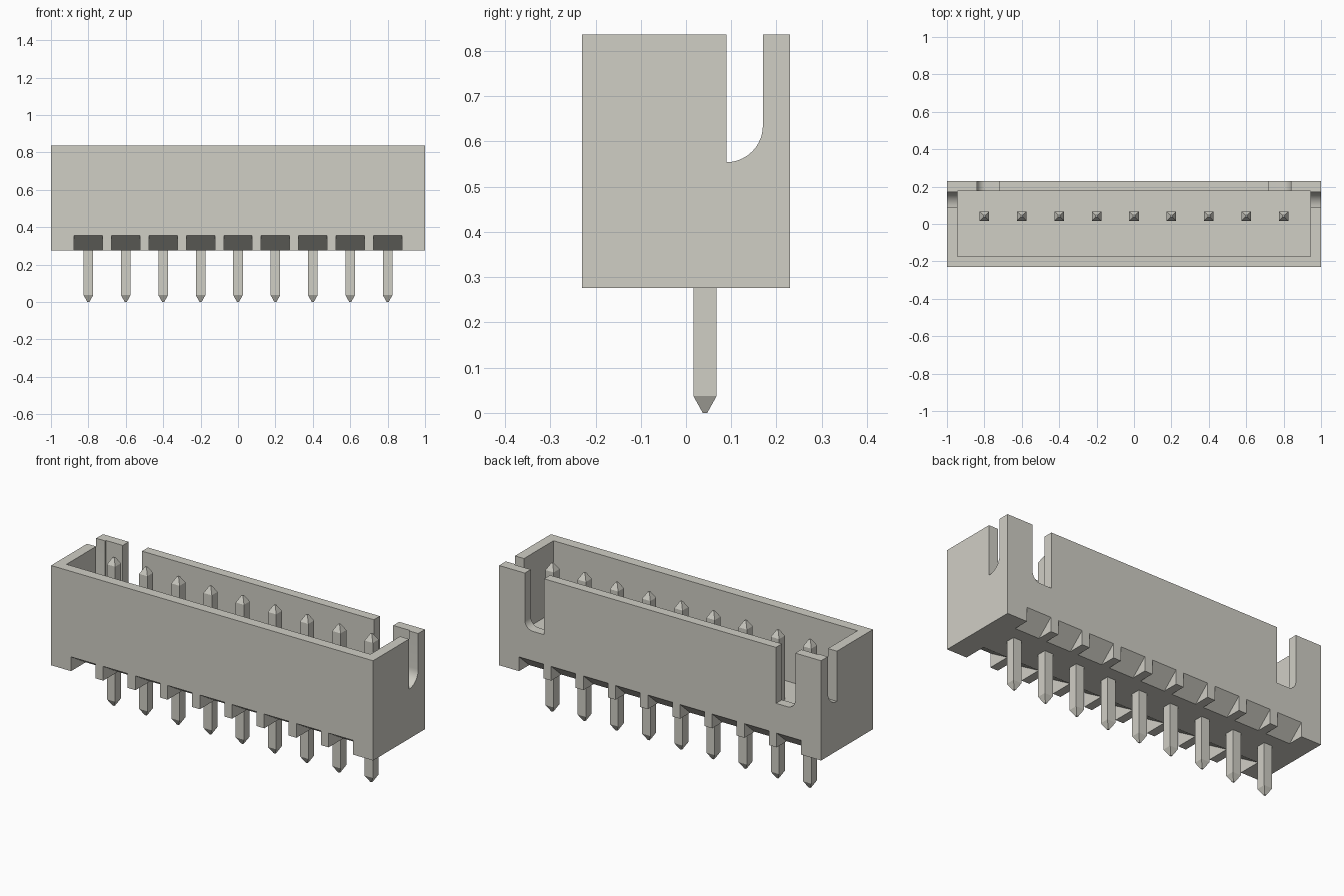
import bpy
import bmesh
import math

cube = bpy.data.objects.get("Cube")
if cube:
    bpy.data.objects.remove(cube, do_unlink=True)

# One warm grey for housing and pins
grey = bpy.data.materials.new("warm_grey")
grey.use_nodes = True
COLOUR = (0.63, 0.62, 0.56, 1.0)
grey.diffuse_color = COLOUR
bsdf = next(n for n in grey.node_tree.nodes if n.type == "BSDF_PRINCIPLED")
bsdf.inputs["Base Color"].default_value = COLOUR

BASE, TOP = 0.276, 0.836
PIN_X = [-0.8 + 0.2 * i for i in range(9)]


def prism(bm, profile, axis, lo, hi):
    """Extrude a closed profile: (y, z) points along x, or (x, z) points along y."""
    def place(p, d):
        return (d, p[0], p[1]) if axis == "x" else (p[0], d, p[1])
    a = [bm.verts.new(place(p, lo)) for p in profile]
    b = [bm.verts.new(place(p, hi)) for p in profile]
    bm.faces.new(a)
    bm.faces.new(b[::-1])
    for i in range(len(a)):
        j = (i + 1) % len(a)
        bm.faces.new((a[i], b[i], b[j], a[j]))


def box(bm, x, y, z):
    prism(bm, [(y[0], z[0]), (y[1], z[0]), (y[1], z[1]), (y[0], z[1])], "x", *x)


def mesh_from(bm, name):
    bmesh.ops.recalc_face_normals(bm, faces=bm.faces[:])
    mesh = bpy.data.meshes.new(name)
    bm.to_mesh(mesh)
    bm.free()
    mesh.materials.append(grey)
    return mesh


def add_object(name, mesh):
    obj = bpy.data.objects.new(name, mesh)
    bpy.context.collection.objects.link(obj)
    return obj


def cut(target, bm, name):
    """Subtract the cutter mesh from the target, then discard the cutter."""
    cutter = add_object(name, mesh_from(bm, name))
    cutter.hide_render = True
    mod = target.modifiers.new(name, "BOOLEAN")
    mod.operation = "DIFFERENCE"
    mod.solver = "EXACT"
    mod.object = cutter
    bpy.ops.object.select_all(action="DESELECT")
    target.select_set(True)
    bpy.context.view_layer.objects.active = target
    bpy.ops.object.modifier_apply(modifier=mod.name)
    bpy.data.objects.remove(cutter, do_unlink=True)


def slot_profile(inner, outer, bottom, radius, steps=10):
    """Open-topped slot with its outer bottom corner rounded."""
    pts = [(inner, 0.95), (inner, bottom)]
    cx, cz = outer - radius, bottom + radius
    for i in range(steps + 1):
        t = math.pi / 2 * i / steps
        p = (cx + radius * math.sin(t), cz - radius * math.cos(t))
        if math.dist(p, pts[-1]) > 1e-4:
            pts.append(p)
    return pts + [(outer, 0.95)]


# Housing block
bm = bmesh.new()
box(bm, (-1, 1), (-0.23, 0.23), (BASE, TOP))
housing = add_object("housing", mesh_from(bm, "housing"))

# Open cavity
bm = bmesh.new()
box(bm, (-0.944, 0.944), (-0.173, 0.177), (0.436, 0.95))
cut(housing, bm, "cavity_cutter")

# Rounded slots in both end walls and near both ends of the back wall
bm = bmesh.new()
end_slot = slot_profile(0.089, 0.17, 0.554, 0.081)
back_slot = slot_profile(0.72, 0.84, 0.522, 0.05)
for side in (-1, 1):
    prism(bm, end_slot, "x", side * 0.9, side * 1.1)
    prism(bm, [(side * x, z) for x, z in back_slot], "y", 0.15, 0.3)
cut(housing, bm, "slot_cutter")

# Sloped notches under the front and back edges, one pair per pin
bm = bmesh.new()
NOTCH_TOP = BASE + 0.08
for x in PIN_X:
    for side, depth in ((-1, 0.13), (1, 0.09)):
        wedge = [(0.3, NOTCH_TOP), (0.23, NOTCH_TOP),
                 (0.23 - 1.5 * depth, NOTCH_TOP - 0.12), (0.3, NOTCH_TOP - 0.12)]
        prism(bm, [(side * y, z) for y, z in wedge], "x", x - 0.076, x + 0.076)
cut(housing, bm, "notch_cutter")
bpy.ops.object.shade_smooth_by_angle(angle=math.radians(20))

# Square pins with tapered ends, sharing one mesh
bm = bmesh.new()
rings = []
for half, z in ((0.005, 0.0), (0.0256, 0.037), (0.0256, 0.795), (0.005, 0.832)):
    rings.append([bm.verts.new((sx * half, sy * half, z))
                  for sx, sy in ((-1, -1), (1, -1), (1, 1), (-1, 1))])
bm.faces.new(rings[0][::-1])
bm.faces.new(rings[-1])
for low, high in zip(rings, rings[1:]):
    for i in range(4):
        j = (i + 1) % 4
        bm.faces.new((low[i], low[j], high[j], high[i]))
pin_mesh = mesh_from(bm, "pin")
for i, x in enumerate(PIN_X, 1):
    add_object(f"pin_{i}", pin_mesh).location = (x, 0.042, 0)
